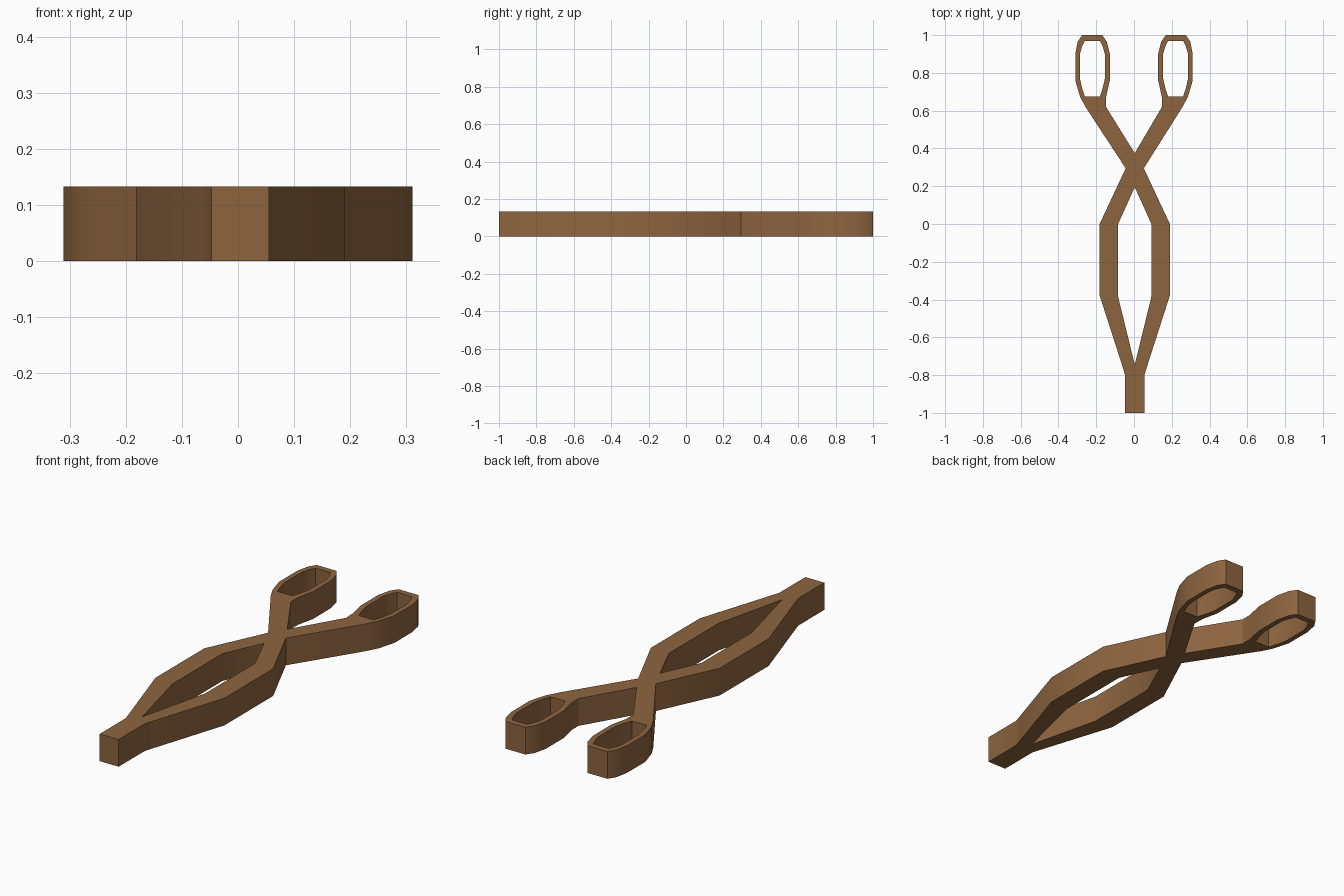
import bpy, bmesh, math

if "Cube" in bpy.data.objects:
    bpy.data.objects.remove(bpy.data.objects["Cube"])

HEIGHT = 0.133

# right half in plan: (inner x, y, outer x, y) pairs along the closed jaw and lower arm
arm = [(0, -1, .051, -1), (0, -.8, .051, -.8), (.0, -.745, .068, -.745),
       (.088, -.385, .186, -.378), (.088, 0, .186, 0),
       (0, .195, .048, .295)]

# finger loop: (hole x, y, rim x, y) pairs, anticlockwise from the neck
loop = [(.180, .675, .148, .620), (.260, .675, .257, .620),
        (.275, .720, .286, .675), (.286, .770, .311, .760),
        (.286, .900, .311, .900), (.275, .940, .298, .965),
        (.260, .970, .275, 1.0), (.180, .970, .168, 1.0),
        (.166, .940, .144, .965), (.154, .900, .128, .900),
        (.154, .770, .128, .760), (.166, .720, .147, .675)]


def strip(pairs, closed=False):
    """Quads joining neighbouring pairs of points."""
    ends = pairs[1:] + pairs[:1] if closed else pairs[1:]
    return [[a[:2], a[2:], b[2:], b[:2]] for a, b in zip(pairs, ends)]


faces = strip(arm) + strip(loop, True)
faces.append([(0, .195), (.048, .295), (0, .375)])                      # crossing
faces.append([(0, .375), (.048, .295), loop[1][2:], loop[0][2:]])       # upper arm

# flat sheet, mirrored left and right
bm = bmesh.new()
for side in (1, -1):
    for pts in faces:
        verts = []
        for x, y in pts:
            shift = .004 if y < .5 else 0
            verts.append(bm.verts.new((side * x + shift, y, 0)))
        f = bm.faces.new(verts)
        f.normal_update()
        if f.normal.z < 0:
            f.normal_flip()
bmesh.ops.remove_doubles(bm, verts=bm.verts[:], dist=1e-4)
mesh = bpy.data.meshes.new("tongs")
bm.to_mesh(mesh)
bm.free()
tongs = bpy.data.objects.new("tongs", mesh)
bpy.context.collection.objects.link(tongs)
bpy.context.view_layer.objects.active = tongs
tongs.select_set(True)

# thickness
solid = tongs.modifiers.new("thickness", 'SOLIDIFY')
solid.thickness = HEIGHT
solid.offset = 1
bpy.ops.object.modifier_apply(modifier=solid.name)
bpy.ops.object.shade_smooth_by_angle(angle=math.radians(30))

# brown finish
mat = bpy.data.materials.new("brown")
mat.diffuse_color = (.27, .13, .05, 1)
mat.use_nodes = True
mat.node_tree.nodes["Principled BSDF"].inputs["Base Color"].default_value = mat.diffuse_color
mesh.materials.append(mat)
